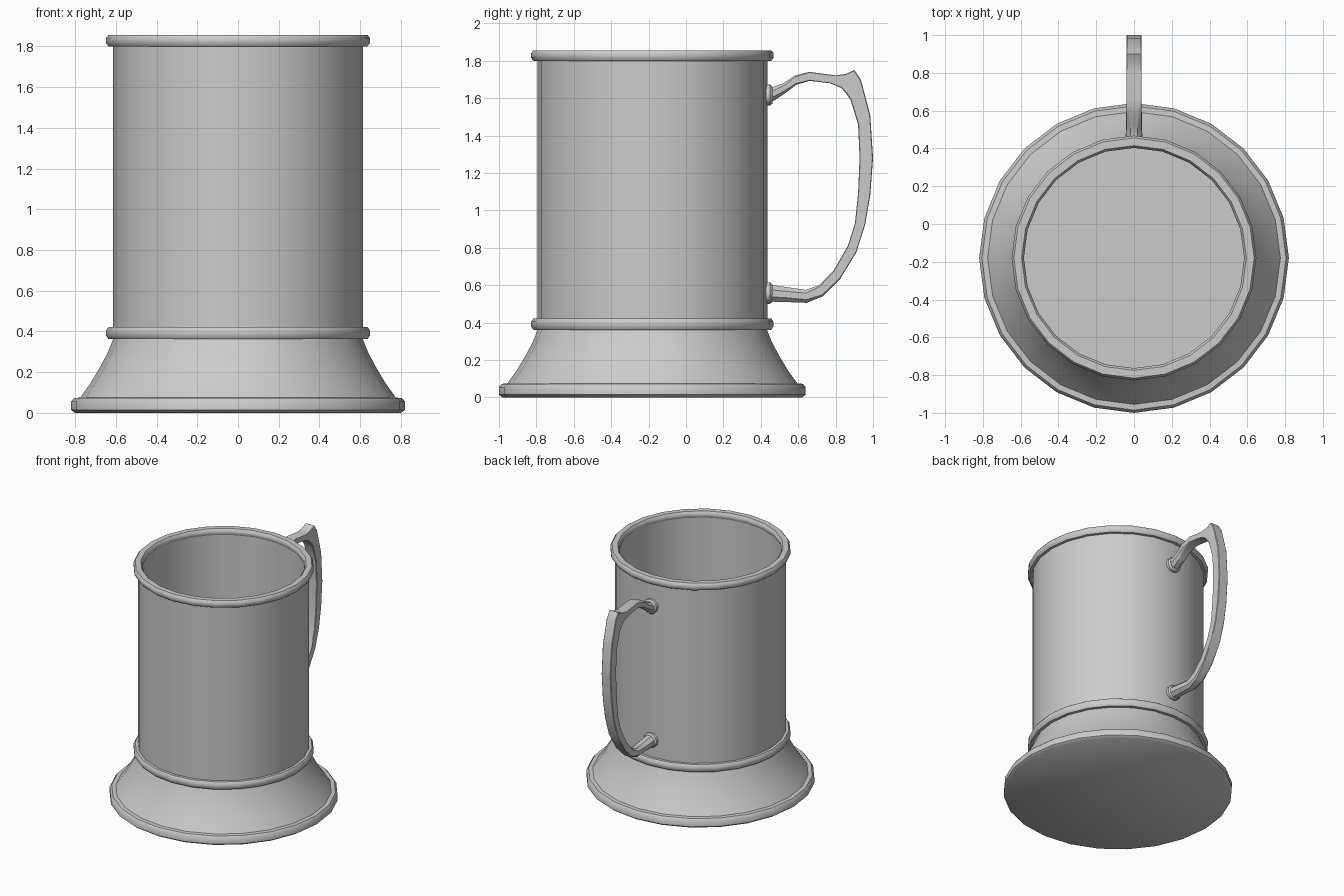
import bpy, bmesh
from math import sin, cos, pi
from mathutils import Vector

if "Cube" in bpy.data.objects:
    bpy.data.objects.remove(bpy.data.objects["Cube"])

SIDES = 24
CENTRE_Y = -0.18


def finish(name, bm, angle=40):
    bmesh.ops.remove_doubles(bm, verts=bm.verts, dist=1e-5)
    bmesh.ops.recalc_face_normals(bm, faces=bm.faces)
    mesh = bpy.data.meshes.new(name)
    bm.to_mesh(mesh)
    bm.free()
    ob = bpy.data.objects.new(name, mesh)
    bpy.context.collection.objects.link(ob)
    bpy.ops.object.select_all(action='DESELECT')
    ob.select_set(True)
    bpy.context.view_layer.objects.active = ob
    bpy.ops.object.shade_smooth_by_angle(angle=angle * pi / 180)
    return ob


def loft(bm, rings, cap=True, loop=False):
    """Bridge rings of equal point count, optionally capping both ends."""
    rows = [[bm.verts.new(p) for p in ring] for ring in rings]
    pairs = list(zip(rows, rows[1:])) + ([(rows[-1], rows[0])] if loop else [])
    n = len(rows[0])
    for a, b in pairs:
        for i in range(n):
            j = (i + 1) % n
            bm.faces.new((a[i], a[j], b[j], b[i]))
    if cap and not loop:
        bm.faces.new(rows[0])
        bm.faces.new(rows[-1])


def lathe(name, profile, cap=True, loop=False):
    """Spin (radius, z) points round the mug axis."""
    bm = bmesh.new()
    loft(bm, [[(r * cos(2 * pi * i / SIDES), CENTRE_Y + r * sin(2 * pi * i / SIDES), z)
               for i in range(SIDES)] for r, z in profile], cap, loop)
    return finish(name, bm)


def bead(name, r_in, r_out, z0, z1):
    """Ring with a rounded outer and inner edge."""
    c, d = 0.012, (z1 - z0) * 0.28
    lathe(name, [(r_in, z0 + d), (r_in + c, z0), (r_out - c, z0), (r_out, z0 + d),
                 (r_out, z1 - d), (r_out - c, z1), (r_in + c, z1), (r_in, z1 - d)], loop=True)


# Flared foot with its rounded lip
lathe("foot", [(0.80, 0), (0.82, 0.015), (0.82, 0.055), (0.805, 0.073), (0.775, 0.075),
               (0.725, 0.145), (0.68, 0.22), (0.64, 0.295), (0.608, 0.375)])

# Hollow body: outer wall, then inner wall down to the floor
lathe("body", [(0.615, 0.375), (0.615, 1.825), (0.59, 1.825), (0.59, 0.41)])

# Beads at the waist and the rim
bead("waist_ring", 0.59, 0.648, 0.362, 0.422)
bead("rim", 0.583, 0.648, 1.80, 1.856)

# Handle stations: outer (y, z), inner (y, z), half width, squareness
stations = [
    (0.43, 1.655, 0.44, 1.575, 0.045, 0.42),
    (0.465, 1.66, 0.475, 1.59, 0.042, 0.42),
    (0.52, 1.68, 0.535, 1.63, 0.040, 0.5),
    (0.58, 1.72, 0.59, 1.672, 0.040, 0.7),
    (0.66, 1.741, 0.66, 1.693, 0.040, 0.85),
    (0.80, 1.722, 0.77, 1.68, 0.040, 0.9),
    (0.855, 1.73, 0.83, 1.655, 0.040, 0.9),
    (0.90, 1.752, 0.86, 1.62, 0.040, 0.9),
    (0.935, 1.70, 0.88, 1.59, 0.040, 0.9),
    (0.985, 1.51, 0.92, 1.46, 0.040, 0.9),
    (1.00, 1.28, 0.928, 1.28, 0.040, 0.9),
    (0.985, 1.08, 0.92, 1.09, 0.040, 0.9),
    (0.957, 0.92, 0.903, 0.93, 0.040, 0.9),
    (0.91, 0.775, 0.865, 0.81, 0.040, 0.9),
    (0.825, 0.635, 0.79, 0.68, 0.040, 0.85),
    (0.73, 0.54, 0.71, 0.60, 0.040, 0.7),
    (0.645, 0.506, 0.64, 0.575, 0.040, 0.5),
    (0.54, 0.51, 0.54, 0.59, 0.042, 0.42),
    (0.43, 0.513, 0.43, 0.605, 0.045, 0.42),
]
bm = bmesh.new()
sections = []
for oy, oz, iy, iz, w, s in stations:
    outer, inner = Vector((0, oy, oz)), Vector((0, iy, iz))
    mid, half = (outer + inner) / 2, (outer - inner) / 2
    sections.append([mid + half * v + Vector((w * u, 0, 0)) for u, v in
                     ((1, s), (s, 1), (-s, 1), (-1, s), (-1, -s), (-s, -1), (s, -1), (1, -s))])
loft(bm, sections)
finish("handle", bm, 30)

# Small round collars where the handle meets the body
for name, z in (("upper_collar", 1.617), ("lower_collar", 0.558)):
    bm = bmesh.new()
    loft(bm, [[(r * cos(pi * i / 6), y, z + r * sin(pi * i / 6)) for i in range(12)]
              for y, r in ((0.42, 0.057), (0.45, 0.057), (0.462, 0.046))])
    finish(name, bm)
